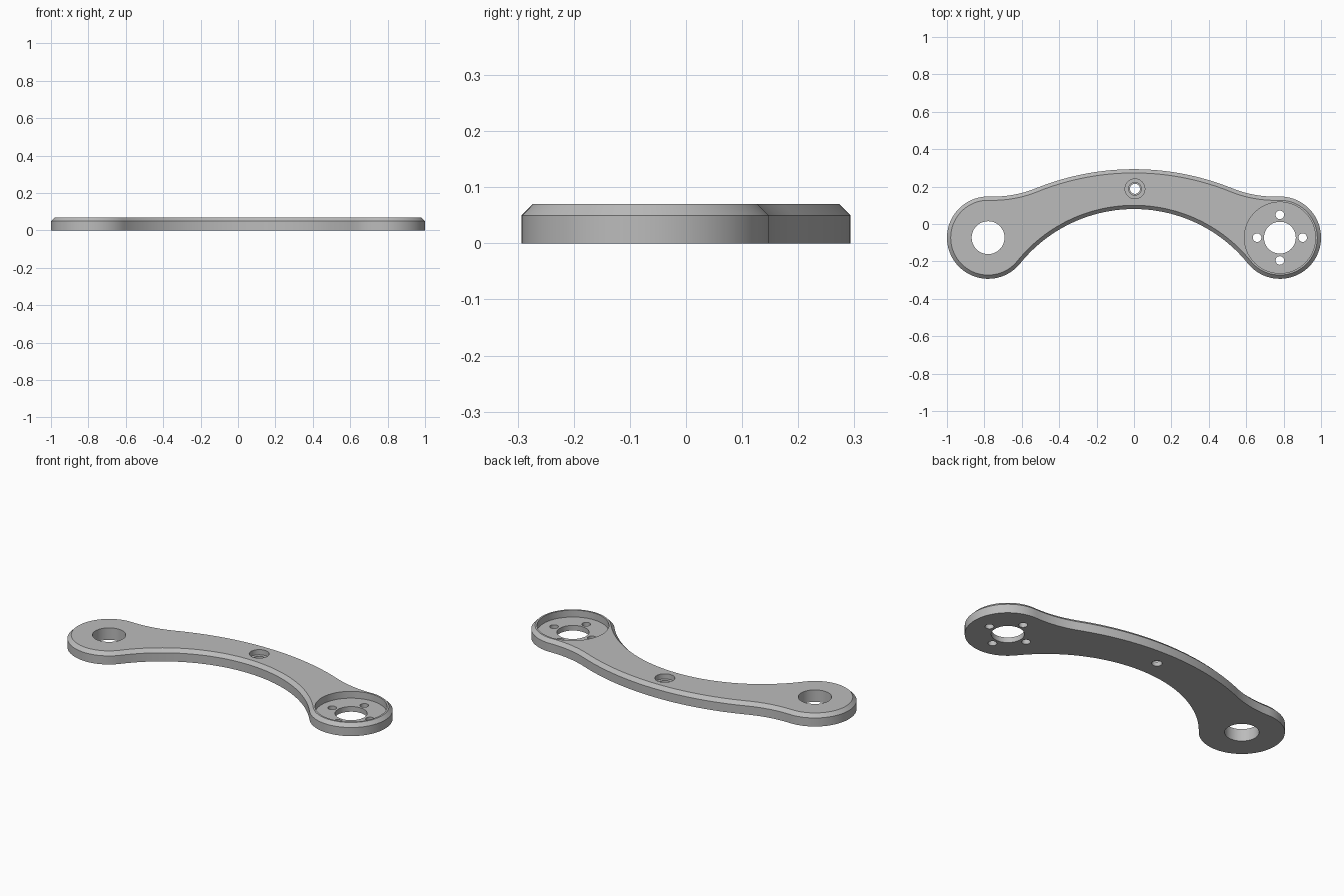
import bpy, bmesh
from math import sin, cos, pi, acos, atan2, hypot

if "Cube" in bpy.data.objects:
    bpy.data.objects.remove(bpy.data.objects["Cube"])

HEIGHT, CHAMFER = 0.07, 0.02
END_X, END_Y, END_R = 0.78, -0.073, 0.22
OUTER_TOP, OUTER_R, FILLET_R = 0.293, 1.4, 0.61
INNER_TOP = 0.08

grey = bpy.data.materials.new("light_grey_metal")
grey.use_nodes = True
colour = (0.5, 0.5, 0.5, 1)
grey.diffuse_color = colour
grey.node_tree.nodes["Principled BSDF"].inputs["Base Color"].default_value = colour


def arc(centre, r, a, b, n):
    """Points along an arc, without its last point."""
    return [(centre[0] + r * cos(a + (b - a) * i / n),
             centre[1] + r * sin(a + (b - a) * i / n)) for i in range(n)]


def aim(p, q):
    return atan2(q[1] - p[1], q[0] - p[0])


def outline(inset):
    """Tangent arcs around the bracket, moved inward by inset."""
    end = (END_X, END_Y)
    outer = (0, OUTER_TOP - OUTER_R)
    # Concave fillet that touches both the outer arc and the end disc
    dist = hypot(end[0] - outer[0], end[1] - outer[1])
    p, q = OUTER_R + FILLET_R, END_R + FILLET_R
    turn = aim(outer, end) + acos((p * p + dist * dist - q * q) / (2 * p * dist))
    fillet = (outer[0] + p * cos(turn), outer[1] + p * sin(turn))
    # Inner arc that touches the end disc
    k = INNER_TOP - END_Y
    inner_r = (END_X ** 2 + k * k - END_R ** 2) / (2 * (END_R + k))
    inner = (0, INNER_TOP - inner_r)
    half = arc(outer, OUTER_R - inset, pi / 2, turn, 20)
    half += arc(fillet, FILLET_R + inset, aim(fillet, outer) % (2 * pi),
                aim(fillet, end) % (2 * pi), 12)
    half += arc(end, END_R - inset, aim(end, fillet), aim(end, inner), 56)
    half += arc(inner, inner_r + inset, aim(inner, end), pi / 2, 28)
    half.append((0, INNER_TOP + inset))
    return half + [(-x, y) for x, y in half[-2:0:-1]]


def loft(name, rings):
    """Closed solid through a stack of (points, z) rings."""
    bm = bmesh.new()
    loops = [[bm.verts.new((x, y, z)) for x, y in pts] for pts, z in rings]
    n = len(loops[0])
    for low, high in zip(loops, loops[1:]):
        for i in range(n):
            j = (i + 1) % n
            bm.faces.new((low[i], low[j], high[j], high[i]))
    bm.faces.new(loops[0])
    bm.faces.new(loops[-1])
    bmesh.ops.recalc_face_normals(bm, faces=bm.faces)
    mesh = bpy.data.meshes.new(name)
    bm.to_mesh(mesh)
    bm.free()
    mesh.materials.append(grey)
    obj = bpy.data.objects.new(name, mesh)
    bpy.context.collection.objects.link(obj)
    return obj


# Bracket body with a chamfered upper edge
bracket = loft("curved_bracket", [(outline(0), 0), (outline(0), HEIGHT - CHAMFER),
                                  (outline(CHAMFER), HEIGHT)])
bpy.context.view_layer.objects.active = bracket
bracket.select_set(True)


def bore(x, y, steps, sides=48):
    """Cut a stepped hole; steps are (radius, floor height) from the top down."""
    rings, top = [], 0.1
    for r, floor in steps:
        circle = arc((x, y), r, 0, 2 * pi, sides)
        rings += [(circle, top), (circle, floor)]
        top = floor
    cutter = loft("hole_cutter", rings)
    cutter.hide_render = True
    mod = bracket.modifiers.new("hole", "BOOLEAN")
    mod.operation, mod.solver, mod.object = "DIFFERENCE", "EXACT", cutter
    bpy.ops.object.modifier_apply(modifier=mod.name)
    mesh = cutter.data
    bpy.data.objects.remove(cutter)
    bpy.data.meshes.remove(mesh)


# Plain end hole, stepped centre hole, recessed end with four screw holes
bore(-END_X, END_Y, [(0.088, -0.1)])
bore(0.005, 0.188, [(0.053, 0.04), (0.034, 0.025), (0.027, -0.1)], 32)
bore(END_X, END_Y, [(0.19, 0.03), (0.085, -0.1)], 72)
for i in range(4):
    a = i * pi / 2
    bore(END_X + 0.122 * cos(a), END_Y + 0.122 * sin(a), [(0.023, -0.1)], 24)

bpy.ops.object.shade_smooth_by_angle(angle=pi / 6)
